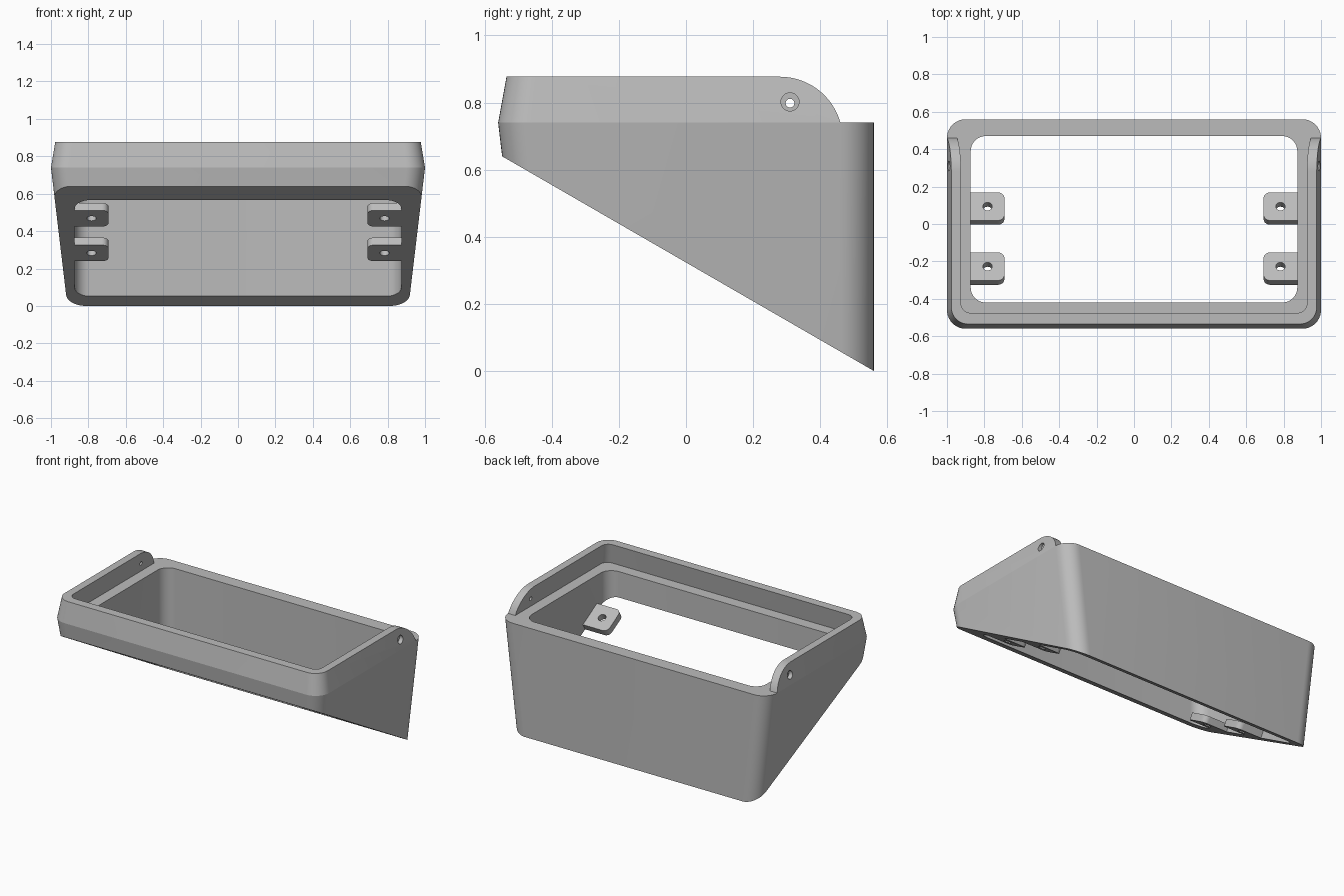
import bpy, bmesh, math
from mathutils import Matrix, Vector

cube = bpy.data.objects.get("Cube")
if cube:
    bpy.data.objects.remove(cube, do_unlink=True)

SLOPE = math.radians(30)   # tilt of the open underside
BACK = 0.56                # y of the back wall
MID, TOP = 0.74, 0.877     # heights of ledge and rim
INNER = 0.873              # half width of the opening

grey = bpy.data.materials.new("light grey")
grey.use_nodes = True
colour = (0.5, 0.5, 0.5, 1)
grey.diffuse_color = colour
grey.node_tree.nodes["Principled BSDF"].inputs["Base Color"].default_value = colour


def add_object(name, bm):
    bmesh.ops.recalc_face_normals(bm, faces=bm.faces)
    mesh = bpy.data.meshes.new(name)
    bm.to_mesh(mesh)
    bm.free()
    obj = bpy.data.objects.new(name, mesh)
    mesh.materials.append(grey)
    bpy.context.collection.objects.link(obj)
    return obj


def activate(obj):
    bpy.ops.object.select_all(action='DESELECT')
    obj.select_set(True)
    bpy.context.view_layer.objects.active = obj


def smooth(obj):
    activate(obj)
    bpy.ops.object.shade_smooth_by_angle(angle=math.radians(25))


def cut(obj, cutter):
    activate(obj)
    mod = obj.modifiers.new("cut", 'BOOLEAN')
    mod.operation, mod.solver, mod.object = 'DIFFERENCE', 'EXACT', cutter
    bpy.ops.object.modifier_apply(modifier=mod.name)
    bpy.data.objects.remove(cutter, do_unlink=True)


def rounded_rect(half_x, front, back, radius, z, steps=10):
    points = []
    corners = [(half_x, back), (-half_x, back), (-half_x, front), (half_x, front)]
    for i, (x, y) in enumerate(corners):
        cx = x - math.copysign(radius, x)
        cy = y - radius if y == back else y + radius
        for k in range(steps + 1):
            a = math.pi / 2 * (i + k / steps)
            points.append(Vector((cx + radius * math.cos(a), cy + radius * math.sin(a), z)))
    return points


def to_slope(top, bottom):
    """Slide the lower end of each edge onto the sloped underside."""
    t = math.tan(SLOPE)
    result = []
    for a, b in zip(top, bottom):
        ha, hb = (p.z - t * (BACK - p.y) for p in (a, b))
        result.append(a.lerp(b, ha / (ha - hb)))
    return result


def ring(name, loops):
    """Closed ring through a cycle of equal loops."""
    bm = bmesh.new()
    rows = [[bm.verts.new(p) for p in loop] for loop in loops]
    n = len(rows[0])
    for r, row in enumerate(rows):
        nxt = rows[(r + 1) % len(rows)]
        for i in range(n):
            j = (i + 1) % n
            bm.faces.new((row[i], row[j], nxt[j], nxt[i]))
    return add_object(name, bm)


def prism(name, outline, offset):
    bm = bmesh.new()
    face = bm.faces.new([bm.verts.new(p) for p in outline])
    grown = bmesh.ops.extrude_face_region(bm, geom=[face])
    verts = [v for v in grown["geom"] if isinstance(v, bmesh.types.BMVert)]
    bmesh.ops.translate(bm, vec=offset, verts=verts)
    return add_object(name, bm)


def cylinder(radius, depth, matrix):
    bm = bmesh.new()
    bmesh.ops.create_cone(bm, cap_ends=True, segments=32, radius1=radius,
                          radius2=radius, depth=depth, matrix=matrix)
    return add_object("cutter", bm)


# Tapered lower body with a straight-sided opening
outer_top = rounded_rect(1.0, -0.56, BACK, 0.1, MID)
outer_low = rounded_rect(0.912, -0.472, BACK, 0.1, 0)
inner_top = rounded_rect(INNER, -0.42, 0.47, 0.08, MID)
inner_low = rounded_rect(INNER, -0.42, 0.47, 0.08, 0)
body = ring("body", [outer_top, to_slope(outer_top, outer_low),
                     to_slope(inner_top, inner_low), inner_top])
smooth(body)

# Rim leaning inward, open at the back
rim = ring("rim", [
    rounded_rect(1.0, -0.56, BACK, 0.1, MID),
    rounded_rect(0.977, -0.535, BACK, 0.09, TOP),
    rounded_rect(0.925, -0.475, 0.5, 0.05, TOP),
    rounded_rect(0.947, -0.498, 0.5, 0.05, MID)])

# Rounded rear ends of the rim cheeks
R, cy = 0.187, 0.28
end = math.asin((MID - TOP + R) / R)
arc = [(cy + R * math.cos(a), TOP - R + R * math.sin(a))
       for a in (end + (math.pi / 2 - end) * k / 16 for k in range(17))]
outline = arc + [(cy, 1), (0.7, 1), (0.7, 0.6), (arc[0][0], 0.6)]
cut(rim, prism("cutter", [(-1.2, y, z) for y, z in outline], (2.4, 0, 0)))

# Pivot holes with counterbores on the outside
across = Matrix.Rotation(math.pi / 2, 4, 'Y')
cut(rim, cylinder(0.013, 2.4, Matrix.Translation((0, 0.31, 0.798)) @ across))
for side in (-1, 1):
    cut(rim, cylinder(0.027, 0.1, Matrix.Translation((side * 1.015, 0.31, 0.802)) @ across))
smooth(rim)

# Screw tabs lying flush with the sloped underside
TAB_X, TAB_L, TAB_T, TAB_R = 0.693, 0.173, 0.046, 0.035
for side, side_name in ((1, "left"), (-1, "right")):
    for y, row_name in ((-0.325, "front"), (-0.004, "rear")):
        place = (Matrix.Translation((0, y, math.tan(SLOPE) * (BACK - y)))
                 @ Matrix.Rotation(-SLOPE, 4, 'X'))
        pts = [(INNER, TAB_L), (INNER, 0)]
        for start, oy in ((1.5, TAB_R), (1.0, TAB_L - TAB_R)):
            for k in range(9):
                a = math.pi * (start - k / 16)
                pts.append((TAB_X + TAB_R + TAB_R * math.cos(a), oy + TAB_R * math.sin(a)))
        tab = prism(f"{side_name}_{row_name}_tab",
                    [place @ Vector((side * x, v, 0)) for x, v in pts],
                    place.to_3x3() @ Vector((0, 0, TAB_T)))
        hole = place @ Matrix.Translation((side * 0.783, TAB_L / 2, TAB_T / 2))
        cut(tab, cylinder(0.025, 0.2, hole))
        smooth(tab)
